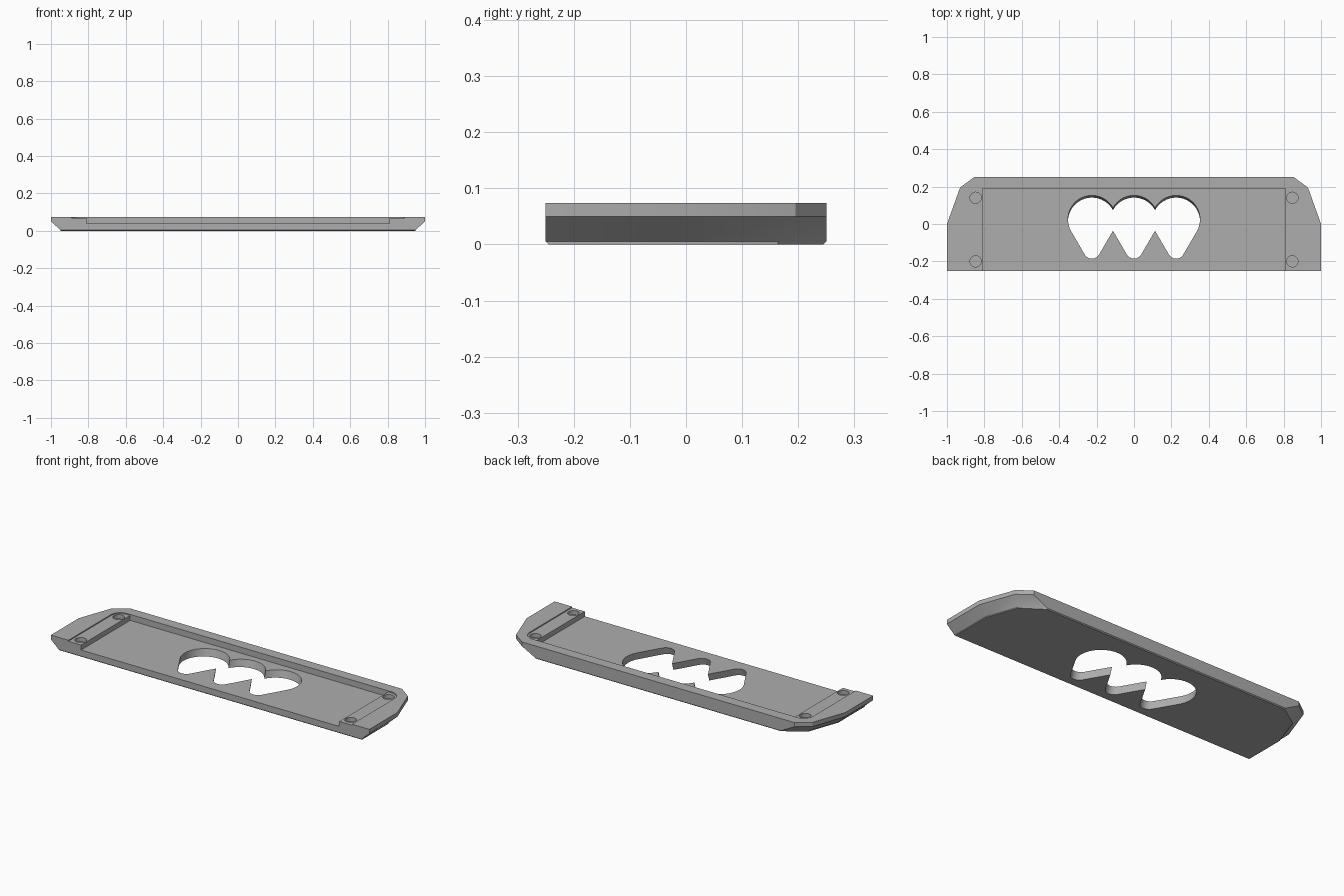
import bpy, bmesh, math

if "Cube" in bpy.data.objects:
    bpy.data.objects.remove(bpy.data.objects["Cube"])

grey = bpy.data.materials.new("mid grey")
grey.use_nodes = True
grey.diffuse_color = (0.42, 0.42, 0.42, 1)
grey.node_tree.nodes["Principled BSDF"].inputs["Base Color"].default_value = (0.42, 0.42, 0.42, 1)


def loft(name, rings):
    """Closed solid from stacked rings of 3D points."""
    bm = bmesh.new()
    loops = [[bm.verts.new(p) for p in ring] for ring in rings]
    n = len(loops[0])
    for a, b in zip(loops, loops[1:]):
        for i in range(n):
            j = (i + 1) % n
            bm.faces.new((a[i], a[j], b[j], b[i]))
    bm.faces.new(loops[0])
    bm.faces.new(loops[-1])
    bmesh.ops.recalc_face_normals(bm, faces=bm.faces)
    mesh = bpy.data.meshes.new(name)
    bm.to_mesh(mesh)
    bm.free()
    mesh.materials.append(grey)
    obj = bpy.data.objects.new(name, mesh)
    bpy.context.collection.objects.link(obj)
    return obj


def mirrored(half):
    return half + [(-x, y) for x, y in reversed(half)]


def at(points, z, dy=0):
    return [(x, y + dy, z) for x, y in points]


def arc(cx, cy, r, start, end, steps):
    angles = [start + (end - start) * i / steps for i in range(steps + 1)]
    return [(cx + r * math.cos(a), cy + r * math.sin(a)) for a in angles]


# Plate with clipped back corners and bevelled underside ends
rim = mirrored([(1, -.25), (1, 0), (.93, .195), (.855, .25)])
base = mirrored([(.95, -.25), (.95, -.01), (.888, .164), (.77, .25)])
foot = [(x, max(-.245, min(.245, y))) for x, y in base]
plate = loft("plate", [at(foot, 0), at(base, .005), at(rim, .05), at(rim, .074)])

TOP = .12
cutters = []

# Shallow ledge with rounded back corners, then the deep tray, both open at the front
ledge = mirrored([(.89, -.3)] + arc(.83, .13, .06, 0, math.pi / 2, 10))
cutters.append(loft("ledge_cutter", [at(ledge, .068), at(ledge, TOP)]))
tray = mirrored([(.81, -.3), (.81, .19)])
cutters.append(loft("tray_cutter", [at(tray, .04), at(tray, TOP)]))

# Four blind holes in the ledges
for x in (-.847, .847):
    for y in (-.2, .14):
        hole = arc(x, y, .03, 0, math.tau, 32)[:-1]
        cutters.append(loft("hole_cutter", [at(hole, .045), at(hole, TOP)]))

# Three joined teardrop openings, leaning slightly through the plate
R, CY, r, cy = .128, .025, .045, -.14
tilt = math.asin((R - r) / (CY - cy))
LEAN = .3
for x in (-.225, 0, .225):
    drop = (arc(x, CY, R, -tilt, math.pi + tilt, 40)
            + arc(x, cy, r, math.pi + tilt, math.tau - tilt, 14))
    rings = [at(drop, z, (z - .04) * LEAN) for z in (-.05, TOP)]
    cutters.append(loft("opening_cutter", rings))

bpy.context.view_layer.objects.active = plate
for cutter in cutters:
    mod = plate.modifiers.new("cut", 'BOOLEAN')
    mod.operation = 'DIFFERENCE'
    mod.solver = 'EXACT'
    mod.object = cutter
    bpy.ops.object.modifier_apply(modifier=mod.name)
    bpy.data.objects.remove(cutter)

bpy.ops.object.select_all(action='DESELECT')
plate.select_set(True)
bpy.ops.object.shade_smooth_by_angle(angle=math.radians(30))
